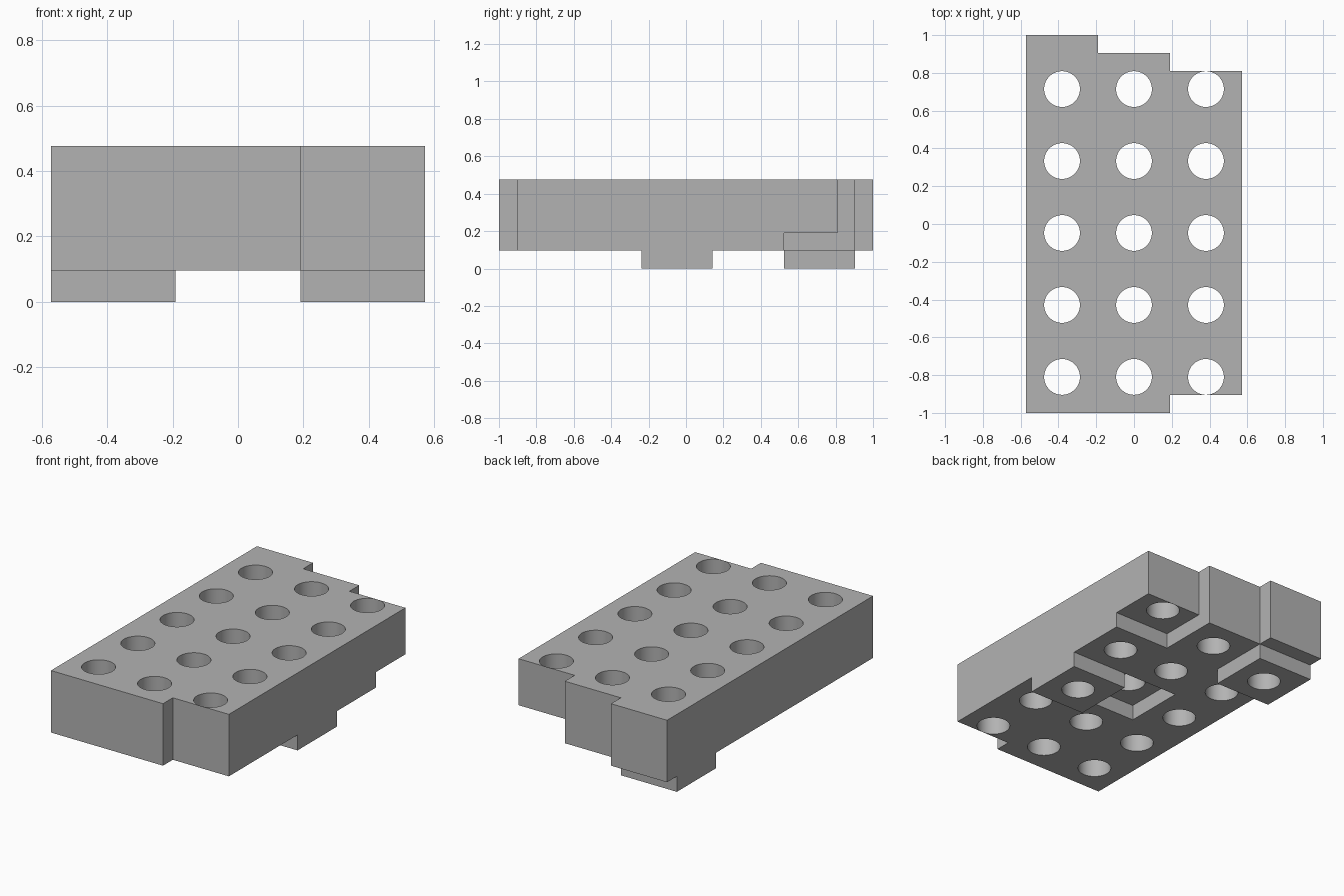
import bpy
import bmesh
import math
from mathutils import Matrix, Vector

U = 2 / 21  # design module: every dimension is a whole or half number of modules

default_cube = bpy.data.objects.get("Cube")
if default_cube:
    bpy.data.objects.remove(default_cube, do_unlink=True)

grey = bpy.data.materials.new("plain grey")
grey.use_nodes = True
COLOUR = (0.45, 0.45, 0.45, 1)
grey.diffuse_color = COLOUR
grey.node_tree.nodes["Principled BSDF"].inputs["Base Color"].default_value = COLOUR


def make_object(name, bm):
    bmesh.ops.recalc_face_normals(bm, faces=bm.faces)
    mesh = bpy.data.meshes.new(name)
    bm.to_mesh(mesh)
    bm.free()
    mesh.materials.append(grey)
    obj = bpy.data.objects.new(name, mesh)
    bpy.context.collection.objects.link(obj)
    return obj


def prism(name, outline, z0, z1):
    """Extrude an outline, given in modules, from z0 to z1."""
    bm = bmesh.new()
    face = bm.faces.new([bm.verts.new((x * U, y * U, z0 * U)) for x, y in outline])
    result = bmesh.ops.extrude_face_region(bm, geom=[face])
    top = [v for v in result["geom"] if isinstance(v, bmesh.types.BMVert)]
    bmesh.ops.translate(bm, verts=top, vec=Vector((0, 0, (z1 - z0) * U)))
    return make_object(name, bm)


def box(name, x0, x1, y0, y1, z0, z1):
    return prism(name, [(x0, y0), (x1, y0), (x1, y1), (x0, y1)], z0, z1)


def combine(target, tool, operation):
    """Apply a boolean, then discard the tool."""
    tool.hide_render = True
    mod = target.modifiers.new(operation, 'BOOLEAN')
    mod.operation = operation
    mod.solver = 'EXACT'
    mod.object = tool
    bpy.context.view_layer.update()
    depsgraph = bpy.context.evaluated_depsgraph_get()
    mesh = bpy.data.meshes.new_from_object(target.evaluated_get(depsgraph))
    target.modifiers.clear()
    target.data = mesh
    bpy.data.objects.remove(tool, do_unlink=True)


# Slab with three columns staggered at the back and a step at the front
block = prism("perforated_block", [
    (-6, -10.5), (2, -10.5), (2, -9.5), (6, -9.5), (6, 8.5),
    (2, 8.5), (2, 9.5), (-2, 9.5), (-2, 10.5), (-6, 10.5)], 1, 5)

# Square pads under the slab
combine(block, box("middle_pad", 2, 6, -2.5, 1.5, 0, 2), 'UNION')
combine(block, box("back_pad", -6, -2, 5.5, 9.5, 0, 2), 'UNION')

# Square recess in the underside and the undercut back corner
combine(block, box("centre_recess", -2, 2, -2.5, 1.5, 0, 2), 'DIFFERENCE')
combine(block, box("corner_undercut", 2, 7, 5.5, 9, 0, 2), 'DIFFERENCE')

# Grid of round through holes
bm = bmesh.new()
for column in range(3):
    for row in range(5):
        centre = Vector(((column - 1) * 4, row * 4 - 8.5, 2.5)) * U
        bmesh.ops.create_cone(bm, cap_ends=True, segments=64, radius1=0.995 * U,
                              radius2=0.995 * U, depth=8 * U,
                              matrix=Matrix.Translation(centre))
combine(block, make_object("hole_cutters", bm), 'DIFFERENCE')

# Single colour, smooth hole walls, crisp edges
block.data.materials.clear()
block.data.materials.append(grey)
for polygon in block.data.polygons:
    polygon.material_index = 0
bpy.ops.object.select_all(action='DESELECT')
block.select_set(True)
bpy.context.view_layer.objects.active = block
bpy.ops.object.shade_smooth_by_angle(angle=math.radians(30))
